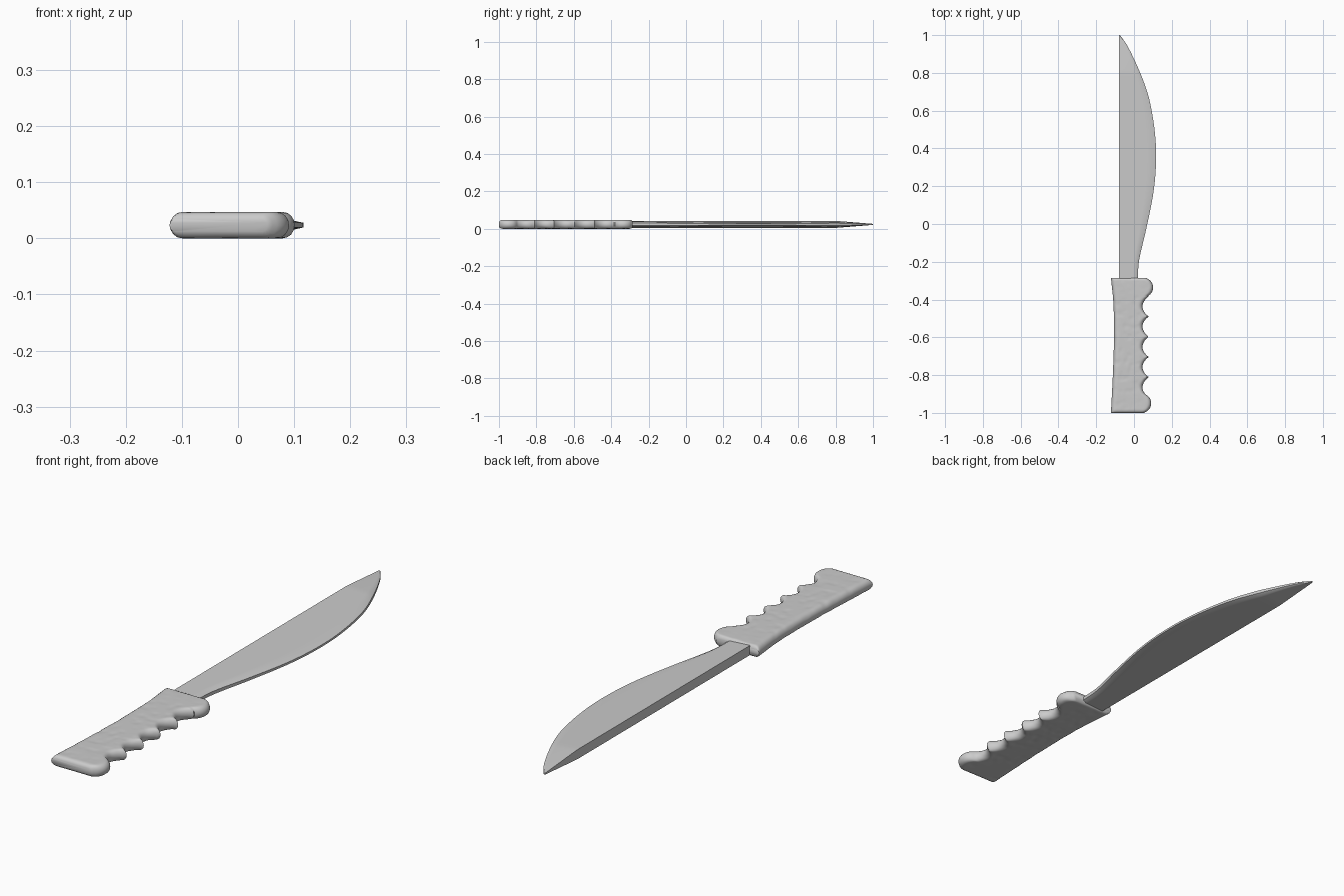
import bpy, bmesh, math
from mathutils import Vector, noise

cube = bpy.data.objects.get("Cube")
if cube:
    bpy.data.objects.remove(cube)

MID = 0.027  # height of the middle plane

steel = bpy.data.materials.new("plain_grey")
steel.use_nodes = True
steel.diffuse_color = (0.6, 0.6, 0.6, 1)
steel.node_tree.nodes["Principled BSDF"].inputs["Base Color"].default_value = (0.6, 0.6, 0.6, 1)


def interp(points, t):
    """Smooth interpolation through (t, value) points, with t rising."""
    n = len(points)
    i = max(0, min(n - 2, sum(p[0] <= t for p in points) - 1))

    def slope(k):
        a, b = points[max(k - 1, 0)], points[min(k + 1, n - 1)]
        return (b[1] - a[1]) / (b[0] - a[0])
    (t0, v0), (t1, v1) = points[i], points[i + 1]
    w = t1 - t0
    u = (t - t0) / w
    return ((1 + 2 * u) * (1 - u) ** 2 * v0 + u * (1 - u) ** 2 * w * slope(i)
            + u * u * (3 - 2 * u) * v1 + u * u * (u - 1) * w * slope(i + 1))


def loft(name, rings, angle):
    """Skin closed rings of points and cap both ends."""
    bm = bmesh.new()
    rows = [[bm.verts.new(p) for p in ring] for ring in rings]
    count = len(rows[0])
    for a, b in zip(rows, rows[1:]):
        for i in range(count):
            j = (i + 1) % count
            bm.faces.new((a[i], a[j], b[j], b[i]))
    bm.faces.new(rows[0])
    bm.faces.new(rows[-1])
    bmesh.ops.recalc_face_normals(bm, faces=bm.faces)
    mesh = bpy.data.meshes.new(name)
    bm.to_mesh(mesh)
    bm.free()
    mesh.materials.append(steel)
    obj = bpy.data.objects.new(name, mesh)
    bpy.context.collection.objects.link(obj)
    bpy.ops.object.select_all(action='DESELECT')
    obj.select_set(True)
    bpy.context.view_layer.objects.active = obj
    bpy.ops.object.shade_smooth_by_angle(angle=math.radians(angle))
    return obj


# Blade: straight thick spine, curved belly, thinning toward edge and tip
SPINE = -0.08
BELLY = [(-0.32, 0.02), (-0.2, 0.026), (-0.03, 0.064), (0.155, 0.101),
         (0.31, 0.116), (0.47, 0.112), (0.66, 0.081), (0.79, 0.037),
         (0.94, -0.033), (1.0, -0.074)]


def blade_ring(y):
    edge = interp(BELLY, y)
    tip = min(1, 0.15 + (1 - y) * 4.2)
    upper = []
    for k in range(9):
        x = SPINE + (edge - SPINE) * k / 8
        half = (0.019 - 0.055 * (x - SPINE)) * tip
        if k == 8:
            half *= 0.5
        upper.append((x, half))
    ring = [Vector((x, y, MID + h)) for x, h in upper]
    return ring + [Vector((x, y, MID - h)) for x, h in reversed(upper)]


loft("blade", [blade_ring(-0.32 + 1.32 * i / 80) for i in range(81)], 40)

# Handle: hollow back, scalloped finger grip, round lobe at each end
BACK = [(-1.0, -0.122), (-0.8, -0.112), (-0.6, -0.106), (-0.42, -0.109), (-0.285, -0.122)]
PITCH = 0.107


def grip(y):
    x = 0.08 - 0.035 * abs(math.sin(math.pi * (y + 0.49) / PITCH)) ** 0.75
    for cx, cy in ((0.05, -0.336), (0.04, -0.949)):
        d = 0.051 ** 2 - (y - cy) ** 2
        if d > 0:
            x = max(x, cx + math.sqrt(d))
    return x


def handle_ring(y):
    left, right = interp(BACK, y), grip(y)
    gap = min(y + 1.0, (-0.285 - y) * 1.5)
    s = min(1, gap / 0.02)
    half = 0.011 + 0.0125 * math.sqrt(1 - (1 - s) ** 2)
    r = half * 0.9
    section = []
    # rounded right side, worn lower face, rounded left side, worn upper face
    for side, cx in ((1, right - r), (-1, left + r)):
        for k in range(9):
            a = side * math.pi * (0.5 - k / 8)
            section.append((cx + side * r * math.cos(a), half * math.sin(a) * side * side))
        if side == 1:
            section += [(cx + (left + r - cx) * k / 14, -half) for k in range(1, 14)]
        else:
            section += [(cx + (right - r - cx) * k / 14, half) for k in range(1, 14)]
    ring = []
    for x, z in section:
        p = Vector((x, y, z))
        chip = noise.noise(Vector((x * 45, y * 28, z * 60)))
        wear = 0.0025 * max(0, chip) * s
        ring.append(Vector((x, y, MID + z - math.copysign(wear, z))))
    return ring


loft("handle", [handle_ring(-1 + 0.715 * i / 150) for i in range(151)], 50)

# Rest the lowest point on the ground
parts = [bpy.data.objects[n] for n in ("blade", "handle")]
low = min(v.co.z for o in parts for v in o.data.vertices)
for o in parts:
    for v in o.data.vertices:
        v.co.z -= low
